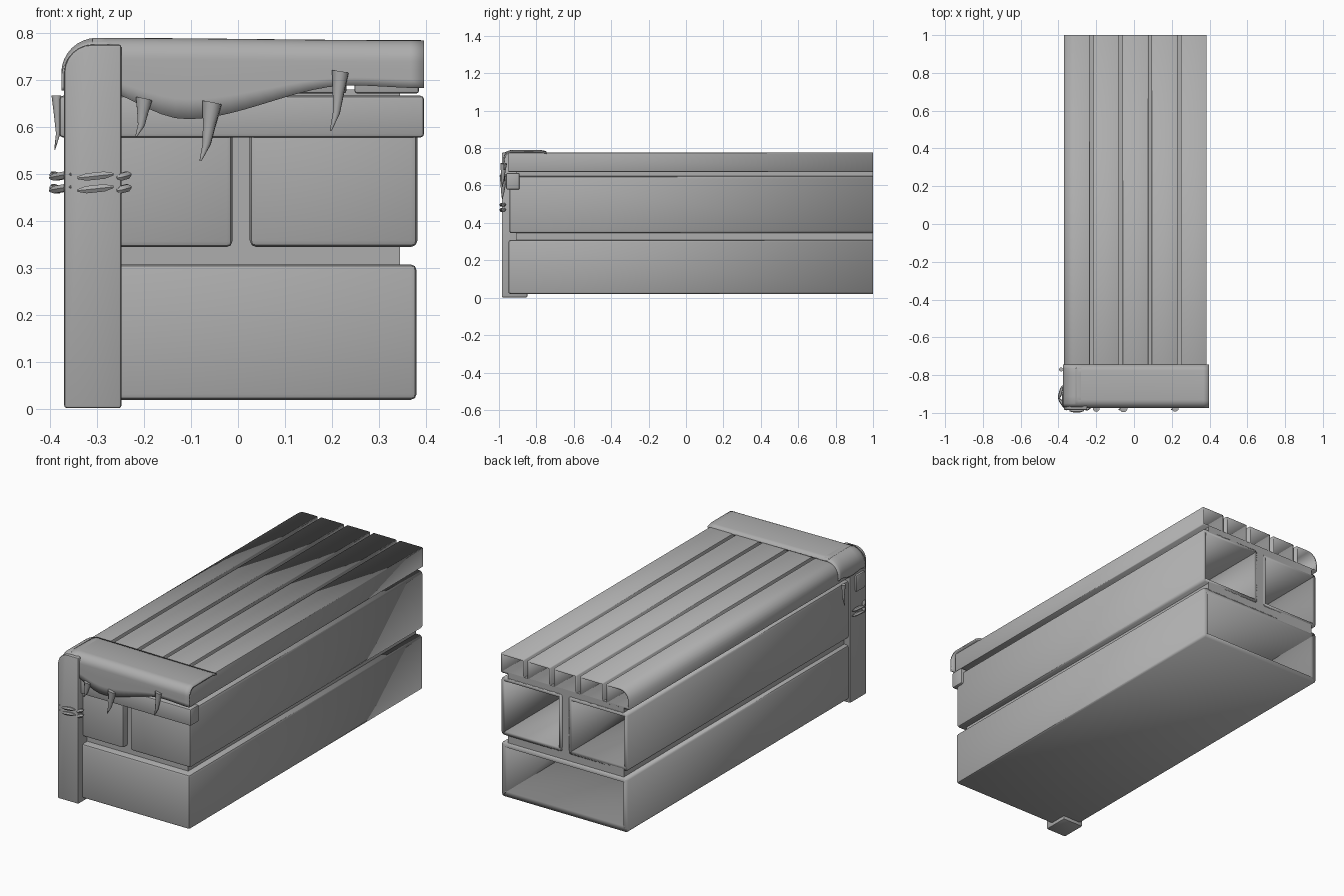
import bpy, bmesh, math
from mathutils import Vector

if "Cube" in bpy.data.objects:
    bpy.data.objects.remove(bpy.data.objects["Cube"])

grey = bpy.data.materials.new("stone_grey")
grey.use_nodes = True
tone = (0.42, 0.42, 0.42, 1)
grey.diffuse_color = tone
grey.node_tree.nodes["Principled BSDF"].inputs["Base Color"].default_value = tone


def finish(bm, name, thickness=0, angle=35):
    """Turn a bmesh into a shaded object, optionally thickened inwards."""
    mesh = bpy.data.meshes.new(name)
    bm.to_mesh(mesh)
    bm.free()
    mesh.materials.append(grey)
    obj = bpy.data.objects.new(name, mesh)
    bpy.context.collection.objects.link(obj)
    if thickness:
        mod = obj.modifiers.new("walls", 'SOLIDIFY')
        mod.thickness = thickness
        mod.offset = -1
    bpy.ops.object.select_all(action='DESELECT')
    obj.select_set(True)
    bpy.context.view_layer.objects.active = obj
    bpy.ops.object.shade_smooth_by_angle(angle=math.radians(angle))
    return obj


def box(name, x, y, z, bevel=0.0, wall=0.0, rounded=0.0):
    """Box from ranges; wall makes it hollow and open at the back,
    rounded softens the upper edge on the -x side."""
    bm = bmesh.new()
    bmesh.ops.create_cube(bm, size=1)
    for v in bm.verts:
        v.co = [r[0] if c < 0 else r[1] for c, r in zip(v.co, (x, y, z))]
    if wall:
        bm.faces.ensure_lookup_table()
        back = [f for f in bm.faces if f.calc_center_median().y > y[1] - 0.001]
        bmesh.ops.delete(bm, geom=back, context='FACES_ONLY')
    if rounded:
        edge = [e for e in bm.edges
                if all(v.co.x < x[0] + 0.001 and v.co.z > z[1] - 0.001 for v in e.verts)]
        bmesh.ops.bevel(bm, geom=edge, offset=rounded, segments=6, profile=0.5, affect='EDGES')
    if bevel:
        sharp = [e for e in bm.edges if len(e.link_faces) == 2
                 and e.calc_face_angle(0) > 0.6]
        bmesh.ops.bevel(bm, geom=sharp, offset=bevel, segments=2, profile=0.5, affect='EDGES')
    return finish(bm, name, wall)


def taper(name, points, radii, sides=8):
    """Tapered solid following a few points."""
    bm = bmesh.new()
    pts = [Vector(p) for p in points]
    turn = (pts[-1] - pts[0]).to_track_quat('Z', 'Y')
    rings = []
    for p, r in zip(pts, radii):
        angles = [math.tau * i / sides for i in range(sides)]
        rings.append([bm.verts.new(p + turn @ Vector((r * math.cos(a), r * math.sin(a), 0)))
                      for a in angles])
    for a, b in zip(rings, rings[1:]):
        for i in range(sides):
            j = (i + 1) % sides
            bm.faces.new((a[i], a[j], b[j], b[i]))
    bm.faces.new(rings[0][::-1])
    bm.faces.new(rings[-1])
    return finish(bm, name, angle=50)


def sheet(name, rows):
    """Thin draped sheet through rows of points."""
    bm = bmesh.new()
    grid = [[bm.verts.new(p) for p in row] for row in rows]
    for a, b in zip(grid, grid[1:]):
        for i in range(len(a) - 1):
            bm.faces.new((a[i], b[i], b[i + 1], a[i + 1]))
    bmesh.ops.recalc_face_normals(bm, faces=bm.faces)
    up = sum(f.normal.z for f in bm.faces)
    if up < 0:
        bmesh.ops.reverse_faces(bm, faces=bm.faces)
    return finish(bm, name, 0.008, 60)


def drape(inner, outer, top, hem, radius):
    """Profile running from the top, round a corner and down to the hem."""
    side = 1 if outer > inner else -1
    pts = [(inner, top - 0.008), (inner + side * 0.03, top)]
    for i in range(9):
        a = math.pi / 2 * i / 8
        pts.append((outer - side * radius * (1 - math.sin(a)),
                    top - radius * (1 - math.cos(a))))
    start = top - radius
    pts += [(outer, start + (hem - start) * k / 3) for k in (1, 2, 3)]
    return pts


def blend(x, keys):
    """Smooth interpolation through key positions."""
    for (a, va), (b, vb) in zip(keys, keys[1:]):
        if x <= b:
            t = max(0, (x - a) / (b - a))
            return va + (vb - va) * t * t * (3 - 2 * t)
    return keys[-1][1]


# Hollow stone blocks
box("lower_block", (-0.36, 0.38), (-0.95, 1), (0.02, 0.308), 0.012, 0.028)
box("upper_block_right", (-0.36, -0.012), (-0.945, 1), (0.345, 0.65), 0.012, 0.02)
box("upper_block_left", (0.025, 0.382), (-0.945, 1), (0.345, 0.65), 0.014, 0.02)

# Mortar between the blocks
box("mortar_bed", (-0.335, 0.345), (-0.91, 1), (0.3, 0.352))
box("mortar_joint", (-0.018, 0.031), (-0.91, 1), (0.34, 0.645))
box("mortar_cap", (-0.335, 0.345), (-0.91, 1), (0.642, 0.68))

# Top planks, the outermost with a rounded shoulder
pitch = 0.1545
for i in range(5):
    left = -0.37 + pitch * i
    box(f"top_plank_{i + 1}", (left, left + 0.137), (-0.95, 1), (0.672, 0.776),
        0.005, 0.01, 0.06 if i == 0 else 0)

# Front beam and corner post
box("front_beam", (-0.38, 0.396), (-0.962, -0.89), (0.578, 0.667), 0.008)
box("corner_post", (-0.37, -0.248), (-0.985, -0.848), (0.002, 0.776), 0.006, 0, 0.06)

# Hide draped over the front edge and the right side
hem_keys = [(-0.33, 0.69), (-0.11, 0.617), (0.24, 0.689), (0.396, 0.683)]
rows = []
for i in range(25):
    x = -0.31 + 0.706 * i / 24
    top = blend(x, [(-0.31, 0.79), (0.396, 0.785)])
    rows.append([(x, y, z) for y, z in
                 drape(-0.745, -0.975, top, blend(x, hem_keys), 0.045)])
sheet("hide_front", rows)
rows = []
for i in range(13):
    y = -0.968 + 0.223 * i / 12
    hem = blend(y, [(-0.97, 0.69), (-0.85, 0.68), (-0.745, 0.70)])
    drop = blend(y, [(-0.97, 0.012), (-0.93, 0), (-0.775, 0), (-0.745, 0.008)])
    rows.append([(x, y, z - drop) for x, z in drape(-0.25, -0.376, 0.79, hem, 0.075)])
sheet("hide_side", rows)

# Fangs hanging from the hide: root, tip and root radius
fangs = [((-0.2, -0.975, 0.66), (-0.217, -0.982, 0.58), 0.019),
         ((-0.055, -0.975, 0.652), (-0.08, -0.982, 0.528), 0.022),
         ((0.218, -0.975, 0.718), (0.197, -0.982, 0.592), 0.019),
         ((-0.386, -0.77, 0.667), (-0.39, -0.775, 0.552), 0.011)]
for i, (root, tip, r) in enumerate(fangs):
    root, tip = Vector(root), Vector(tip)
    bow = Vector((0.006, 0, 0))
    path = [root, root.lerp(tip, 0.35) + bow * 0.5, root.lerp(tip, 0.7) + bow, tip]
    taper(f"fang_{i + 1}", path, [r, r * 0.68, r * 0.42, r * 0.1])

# Two bindings of pointed strands round the post
for n, z in enumerate((0.468, 0.495)):
    strands = [((-0.342, -0.988), (-0.265, -0.988)),
               ((-0.258, -0.985), (-0.228, -0.965)),
               ((-0.40, -0.92), (-0.355, -0.985)),
               ((-0.378, -0.855), (-0.398, -0.925))]
    for k, ((x0, y0), (x1, y1)) in enumerate(strands):
        a, b = Vector((x0, y0, z - 0.003)), Vector((x1, y1, z + 0.005))
        taper(f"binding_{n + 1}_strand_{k + 1}",
              [a, a.lerp(b, 0.25), a.lerp(b, 0.75), b],
              [0.003, 0.009, 0.009, 0.003], 6)
